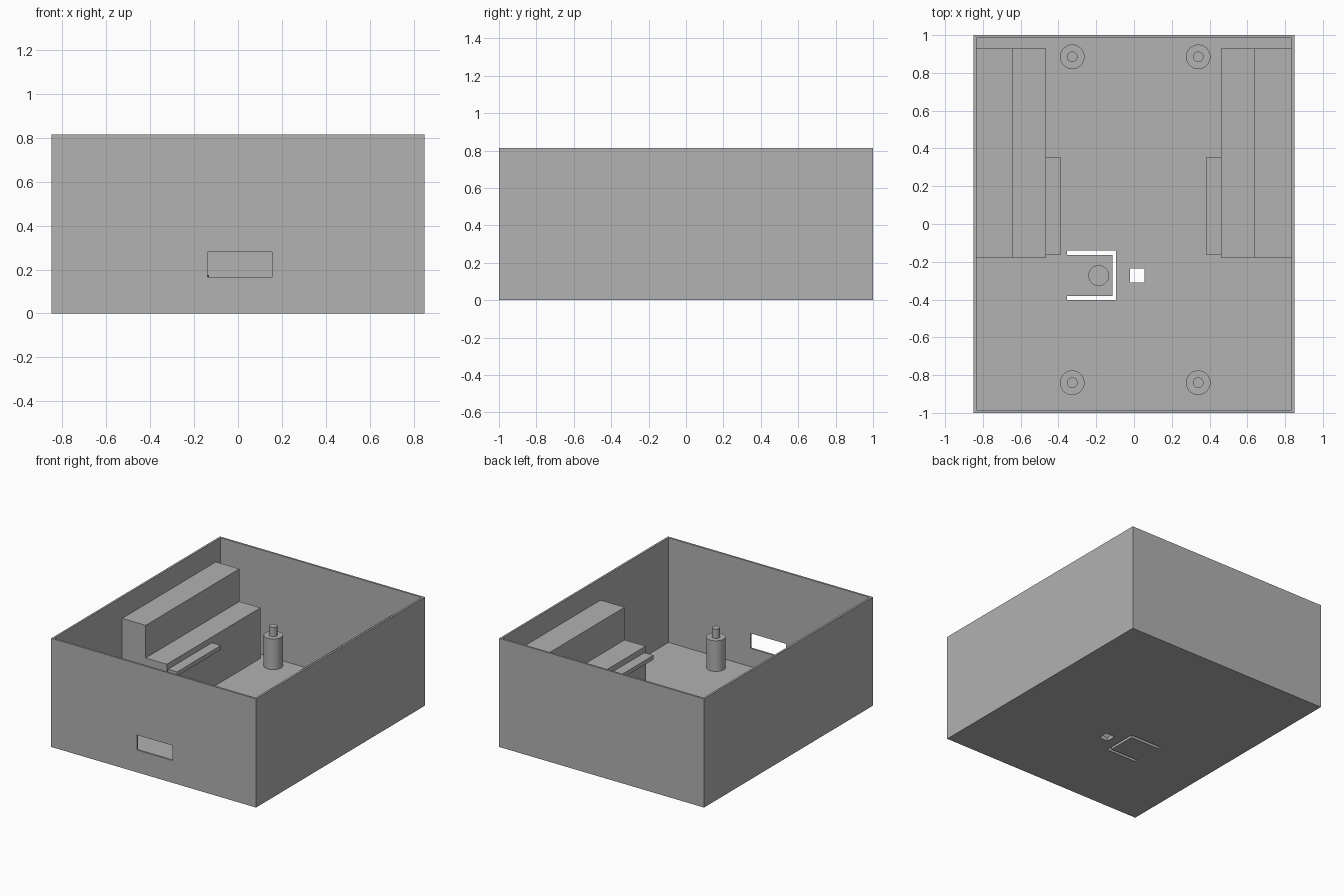
import bpy
import bmesh
from mathutils import Matrix, Vector

cube = bpy.data.objects.get("Cube")
if cube:
    bpy.data.objects.remove(cube, do_unlink=True)

grey = bpy.data.materials.new("light grey plastic")
grey.use_nodes = True
colour = (0.445, 0.445, 0.445, 1)
grey.diffuse_color = colour
grey.node_tree.nodes["Principled BSDF"].inputs["Base Color"].default_value = colour


def add_object(name, bm):
    mesh = bpy.data.meshes.new(name)
    bm.to_mesh(mesh)
    bm.free()
    mesh.materials.append(grey)
    obj = bpy.data.objects.new(name, mesh)
    bpy.context.collection.objects.link(obj)
    return obj


def box(name, low, high):
    low, high = Vector(low), Vector(high)
    bm = bmesh.new()
    place = Matrix.Translation((low + high) / 2) @ Matrix.Diagonal((*(high - low), 1))
    bmesh.ops.create_cube(bm, size=1, matrix=place)
    return add_object(name, bm)


def lathe(name, x, y, profile):
    """Spin a (radius, height) profile about a vertical axis."""
    bm = bmesh.new()
    verts = [bm.verts.new((r, 0, z)) for r, z in profile]
    edges = [bm.edges.new(pair) for pair in zip(verts, verts[1:])]
    bmesh.ops.spin(bm, geom=verts + edges, axis=(0, 0, 1), cent=(0, 0, 0),
                   angle=6.2831853, steps=48)
    bmesh.ops.remove_doubles(bm, verts=bm.verts, dist=0.0001)
    bmesh.ops.recalc_face_normals(bm, faces=bm.faces)
    bmesh.ops.translate(bm, verts=bm.verts, vec=(x, y, 0))
    obj = add_object(name, bm)
    bpy.ops.object.select_all(action="DESELECT")
    obj.select_set(True)
    bpy.context.view_layer.objects.active = obj
    bpy.ops.object.shade_smooth_by_angle()


def cut(target, low, high):
    cutter = box("cutter", low, high)
    cutter.hide_render = True
    mod = target.modifiers.new("cut", "BOOLEAN")
    mod.operation = "DIFFERENCE"
    mod.solver = "EXACT"
    mod.object = cutter
    bpy.context.view_layer.objects.active = target
    bpy.ops.object.modifier_apply(modifier=mod.name)
    bpy.data.objects.remove(cutter, do_unlink=True)


W, D, H = 0.85, 1.0, 0.815
WALL, FLOOR = 0.015, 0.03

# Open-topped case
case = box("case", (-W, -D, 0), (W, D, H))
cut(case, (WALL - W, WALL - D, FLOOR), (W - WALL, D - WALL, H + 0.1))

# Connector opening in the front wall
cut(case, (-0.14, -D - 0.1, 0.167), (0.155, -D + 0.1, 0.28))

# Floor slots that free the button tab, and the small square hole
cut(case, (-0.355, -0.165, -0.1), (-0.095, -0.14, 0.1))
cut(case, (-0.355, -0.403, -0.1), (-0.095, -0.38, 0.1))
cut(case, (-0.115, -0.39, -0.1), (-0.095, -0.15, 0.1))
cut(case, (-0.02, -0.31, -0.1), (0.055, -0.235, 0.1))

# Stepped side supports with a thin ledge, one set per side
for side, sign, shift in (("right", -1, 0), ("left", 1, -0.005)):
    def side_box(part, inner, outer, y0, y1, z0, z1):
        xs = sorted((sign * (inner + shift), sign * outer))
        box(f"{side}_{part}", (xs[0], y0, z0), (xs[1], y1, z1))

    side_box("high_step", 0.64, 0.84, -0.18, 0.93, 0.02, 0.655)
    side_box("low_step", 0.465, 0.645, -0.18, 0.93, 0.02, 0.41)
    side_box("ledge", 0.39, 0.47, -0.165, 0.355, 0.335, 0.367)

# Standoff posts with locating pins
for x, side in ((-0.327, "right"), (0.34, "left")):
    for y, end in ((-0.84, "front"), (0.885, "back")):
        lathe(f"{end}_{side}_post", x, y,
              [(0, 0.02), (0.065, 0.02), (0.065, 0.26), (0.028, 0.26),
               (0.028, 0.33), (0, 0.33)])

# Button on the flexible tab
lathe("button_stem", -0.187, -0.273,
      [(0, 0.02), (0.055, 0.02), (0.055, 0.175), (0, 0.175)])
